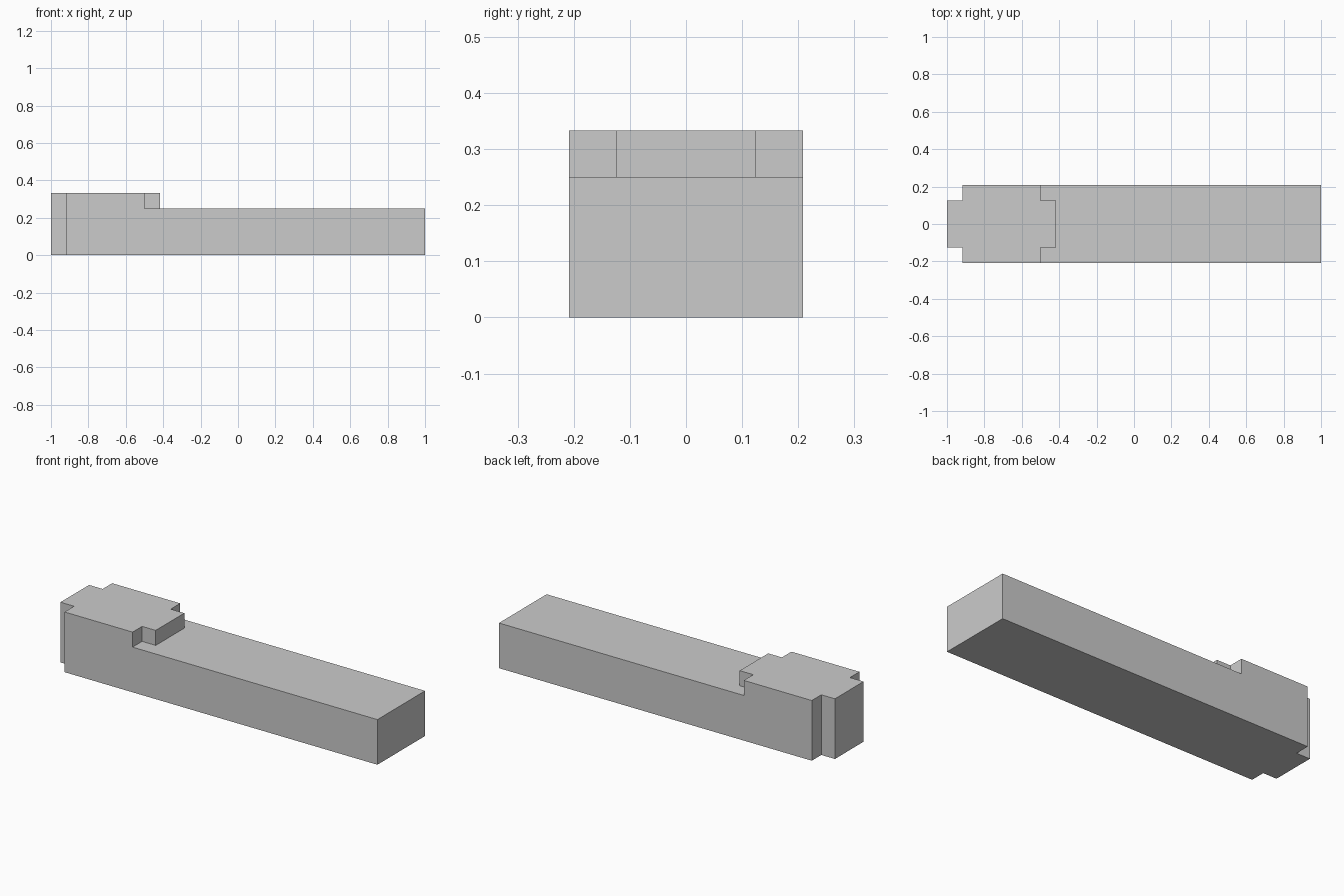
import bpy
import bmesh

if "Cube" in bpy.data.objects:
    bpy.data.objects.remove(bpy.data.objects["Cube"])

U = 1 / 12            # the model sits on a grid of twelfths
HALF_W = 2.5 * U      # half width of the bar
TAB_W = 1.5 * U       # half width of the end tabs
BAR_TOP, HEAD_TOP = 3 * U, 4 * U


def prism(name, half_outline, z0, z1):
    """Extrude a plan outline, given for +y and mirrored to -y."""
    outline = half_outline + [(x, -y) for x, y in reversed(half_outline)]
    bm = bmesh.new()
    face = bm.faces.new([bm.verts.new((x, y, z0)) for x, y in outline])
    ext = bmesh.ops.extrude_face_region(bm, geom=[face])
    top = [v for v in ext["geom"] if isinstance(v, bmesh.types.BMVert)]
    bmesh.ops.translate(bm, verts=top, vec=(0, 0, z1 - z0))
    bmesh.ops.recalc_face_normals(bm, faces=bm.faces)
    mesh = bpy.data.meshes.new(name)
    bm.to_mesh(mesh)
    bm.free()
    obj = bpy.data.objects.new(name, mesh)
    bpy.context.collection.objects.link(obj)
    return obj


# Full-height bar with a narrow tab at the left end
bar = prism("stepped_bar", [(-1, TAB_W), (-1 + U, TAB_W),
                            (-1 + U, HALF_W), (1, HALF_W)], 0, HEAD_TOP)

# Cutter lowers the long section, leaving the raised head and its tab
cutter = prism("step_cutter", [(-5 * U, TAB_W), (-6 * U, TAB_W),
                               (-6 * U, 0.4), (1.2, 0.4)], BAR_TOP, 0.6)
cutter.hide_render = True

cut = bar.modifiers.new("step", "BOOLEAN")
cut.operation = "DIFFERENCE"
cut.solver = "EXACT"
cut.object = cutter
bpy.context.view_layer.objects.active = bar
bpy.ops.object.modifier_apply(modifier=cut.name)
bpy.data.objects.remove(cutter)
